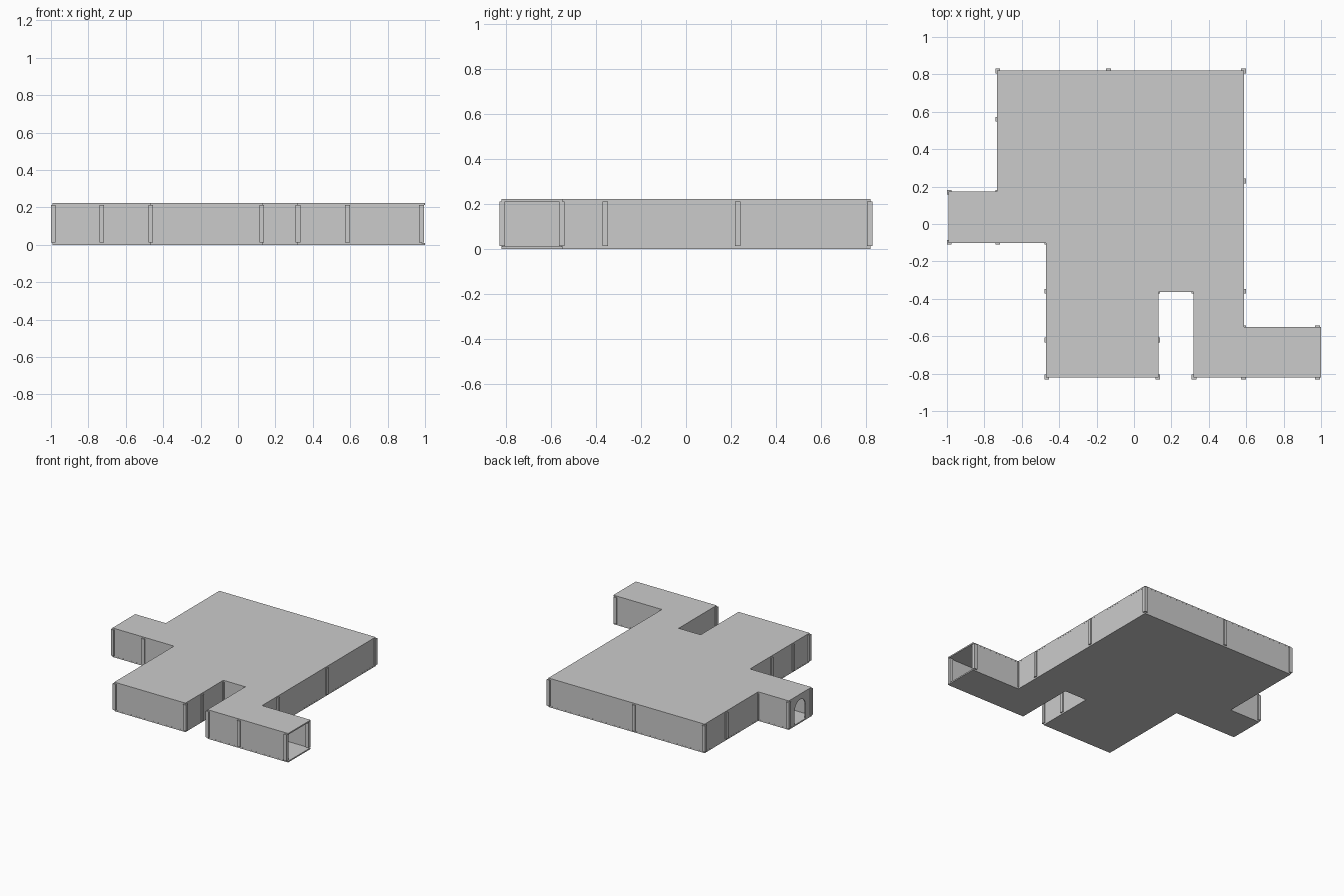
import bpy, bmesh, math
from mathutils import Vector

if "Cube" in bpy.data.objects:
    bpy.data.objects.remove(bpy.data.objects["Cube"])

Z0, Z1, H = 0.010, 0.212, 0.222      # floor top, ceiling underside, full height
WALL, POST, LIP = 0.007, 0.025, 0.004
END = 0.981                          # last posts of the open corridor

# Wall centrelines, counter-clockwise; the right corridor end stays open
OUTLINE = [(-0.729, 0.818), (-0.729, 0.170), (-0.988, 0.170), (-0.988, -0.097),
           (-0.467, -0.097), (-0.467, -0.818), (0.127, -0.818), (0.127, -0.360),
           (0.321, -0.360), (0.321, -0.818), (0.996, -0.818), (0.996, -0.554),
           (0.585, -0.554), (0.585, 0.818)]


def extrude(name, pts, vec):
    """Close a planar outline and sweep it into a solid."""
    bm = bmesh.new()
    face = bm.faces.new([bm.verts.new(p) for p in pts])
    res = bmesh.ops.extrude_face_region(bm, geom=[face])
    new = [g for g in res["geom"] if isinstance(g, bmesh.types.BMVert)]
    bmesh.ops.translate(bm, verts=new, vec=vec)
    bmesh.ops.recalc_face_normals(bm, faces=bm.faces)
    me = bpy.data.meshes.new(name)
    bm.to_mesh(me)
    bm.free()
    ob = bpy.data.objects.new(name, me)
    bpy.context.collection.objects.link(ob)
    return ob


def grow(pts, d):
    """Offset the outline outward by d."""
    out = []
    for i, p in enumerate(pts):
        a, b, c = Vector(pts[i - 1]), Vector(p), Vector(pts[(i + 1) % len(pts)])
        e, f = (b - a).normalized(), (c - b).normalized()
        out.append(b + d * (Vector((e.y, -e.x)) + Vector((f.y, -f.x))))
    return out


def wall(name, a, b, door=False):
    """Thin wall between two points, optionally with an arched doorway."""
    a, b = Vector((*a, 0)), Vector((*b, 0))
    u = (b - a).normalized()
    n = Vector((u.y, -u.x, 0))
    length = (b - a).length
    prof = [(0, Z0)]
    if door:
        m, r, spring = length / 2, 0.065, 0.115
        prof += [(m - r, Z0)]
        prof += [(m - r * math.cos(t), spring + r * math.sin(t))
                 for t in (math.pi * k / 10 for k in range(11))]
        prof += [(m + r, Z0)]
    prof += [(length, Z0), (length, Z1), (0, Z1)]
    return extrude(name, [a + u * s + n * (-WALL / 2) + Vector((0, 0, z))
                          for s, z in prof], n * WALL)


def post(x, y):
    h = POST / 2
    extrude("wall_post", [(x + i * h, y + j * h, Z0 + 0.002) for i, j in
                          ((-1, -1), (1, -1), (1, 1), (-1, 1))],
            (0, 0, Z1 - Z0 - 0.002))


# Floor and ceiling slabs
edge = grow(OUTLINE, LIP)
extrude("floor", [(p.x, p.y, 0) for p in edge], (0, 0, Z0))
extrude("ceiling", [(p.x, p.y, Z1) for p in edge], (0, 0, H - Z1))

# Outer walls, arched doorway at the left end
clipped = [(min(x, END), y) for x, y in OUTLINE]
for i, a in enumerate(clipped):
    b = clipped[(i + 1) % len(clipped)]
    if i == 10:
        continue
    wall("outer_wall", a, b, door=(i == 2))

# Inner partitions where mid-wall posts mark the rooms
for a, b in [((-0.467, -0.360), (0.127, -0.360)), ((0.321, -0.360), (0.585, -0.360)),
             ((-0.467, -0.620), (0.127, -0.620)), ((-0.729, 0.560), (-0.136, 0.560)),
             ((-0.136, 0.230), (0.585, 0.230))]:
    wall("inner_wall", a, b, door=True)
wall("inner_wall", (-0.136, 0.230), (-0.136, 0.818))

# Posts at corners and wall junctions
mids = [(-0.136, 0.818), (-0.729, 0.560), (0.585, 0.230), (0.585, -0.360),
        (0.585, -0.818), (0.127, -0.620), (-0.467, -0.620), (-0.467, -0.360),
        (-0.729, -0.097), (-0.136, 0.560), (-0.136, 0.230)]
for x, y in clipped + mids:
    post(x, y)
